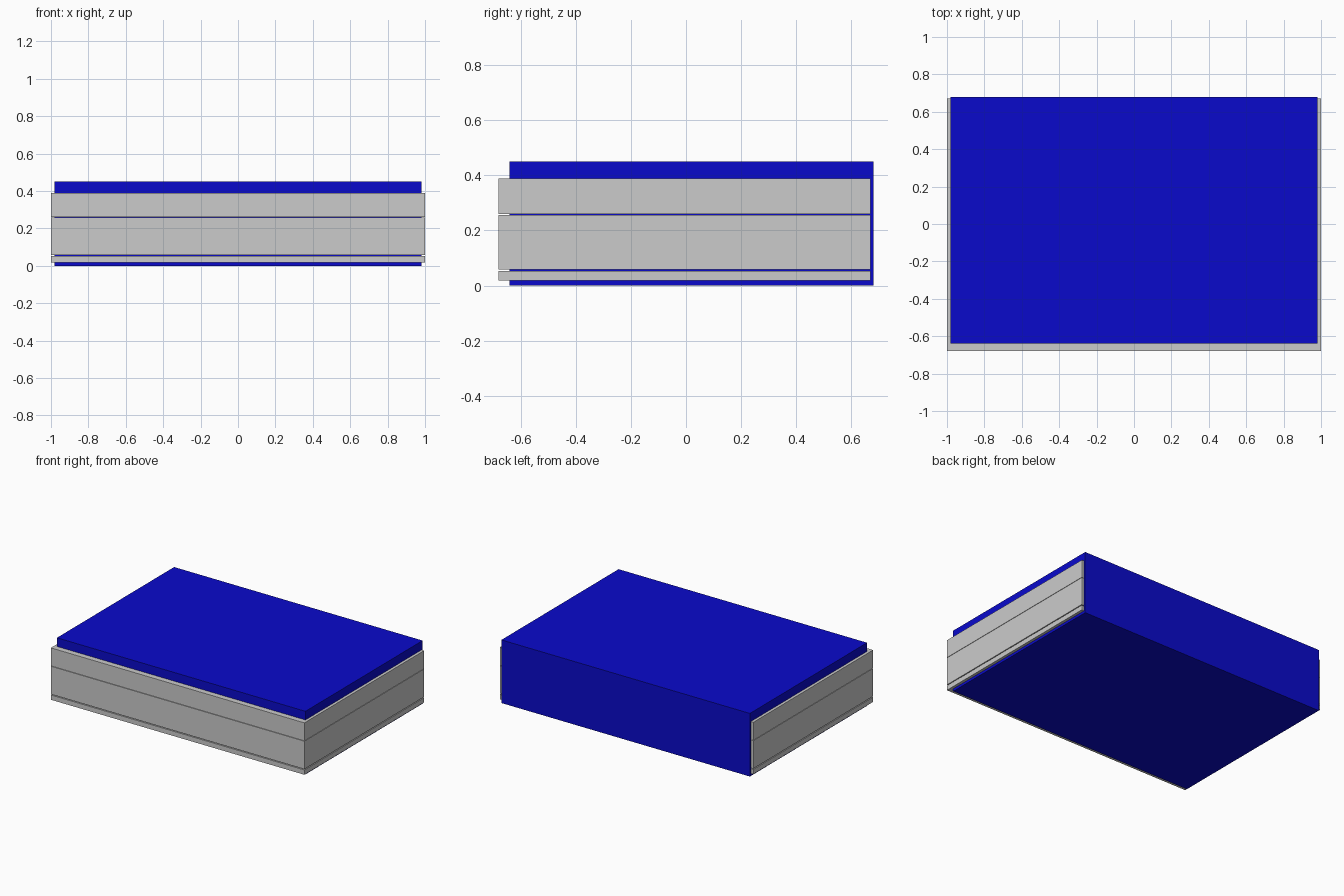
import bpy, bmesh

if "Cube" in bpy.data.objects:
    bpy.data.objects.remove(bpy.data.objects["Cube"])

def prism(name, outline, z0, z1):
    """Extrude a flat xy outline from z0 up to z1."""
    bm = bmesh.new()
    face = bm.faces.new([bm.verts.new((x, y, z0)) for x, y in outline])
    top = bmesh.ops.extrude_face_region(bm, geom=[face])["geom"]
    bmesh.ops.translate(bm, vec=(0, 0, z1 - z0),
                        verts=[g for g in top if isinstance(g, bmesh.types.BMVert)])
    bmesh.ops.recalc_face_normals(bm, faces=bm.faces)
    mesh = bpy.data.meshes.new(name)
    bm.to_mesh(mesh)
    bm.free()
    obj = bpy.data.objects.new(name, mesh)
    bpy.context.collection.objects.link(obj)
    return obj

# Blue inner body
blue = bpy.data.materials.new("blue")
blue.diffuse_color = (0.003, 0.003, 0.6, 1)
blue.use_nodes = True
blue.node_tree.nodes["Principled BSDF"].inputs["Base Color"].default_value = blue.diffuse_color
IX, FRONT, BACK = 0.98, -0.64, 0.68
body = prism("body", [(-IX, FRONT), (IX, FRONT), (IX, BACK), (-IX, BACK)], 0, 0.45)
body.data.materials.append(blue)

# Grey cladding: U-shaped bands wrapping the front and both sides
OX, OF, OB = 1.0, -0.68, 0.67
u_shape = [(-OX, OF), (OX, OF), (OX, OB), (IX, OB),
           (IX, FRONT), (-IX, FRONT), (-IX, OB), (-OX, OB)]
for name, z0, z1 in [("plinth_band", 0.018, 0.052),
                     ("middle_band", 0.058, 0.257),
                     ("upper_band", 0.26, 0.388)]:
    prism(name, u_shape, z0, z1)
